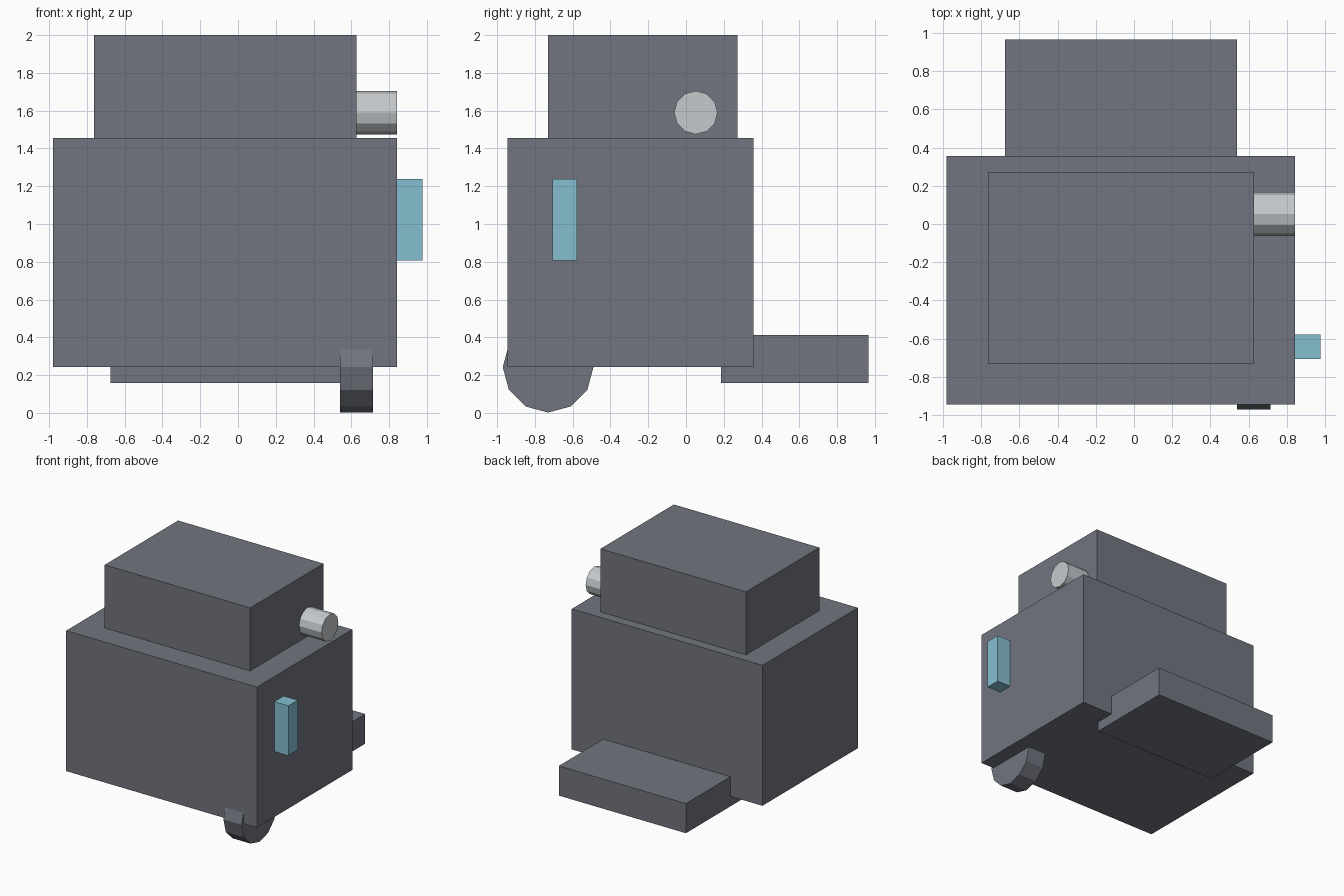
import bpy
import math
from mathutils import Vector

cube = bpy.data.objects.get("Cube")
if cube:
    bpy.data.objects.remove(cube, do_unlink=True)


def make_material(name, colour):
    mat = bpy.data.materials.new(name)
    mat.use_nodes = True
    mat.diffuse_color = (*colour, 1)
    mat.node_tree.nodes["Principled BSDF"].inputs["Base Color"].default_value = (*colour, 1)
    return mat


slate = make_material("slate grey", (0.165, 0.178, 0.21))
silver = make_material("silver", (0.56, 0.59, 0.61))
blue = make_material("pale blue", (0.235, 0.52, 0.63))


def finish(name, mat):
    obj = bpy.context.object
    obj.name = name
    obj.data.materials.append(mat)
    return obj


def box(name, low, high, mat):
    """Box spanning two opposite corners."""
    low, high = Vector(low), Vector(high)
    bpy.ops.mesh.primitive_cube_add(size=1, location=(low + high) / 2)
    obj = finish(name, mat)
    size = high - low
    for v in obj.data.vertices:
        v.co = v.co * size
    return obj


def drum(name, x0, x1, y, z, radius, mat):
    """Twelve-sided cylinder lying along x, with a corner at the bottom."""
    bpy.ops.mesh.primitive_cylinder_add(
        vertices=12, radius=radius, depth=x1 - x0,
        location=((x0 + x1) / 2, y, z), rotation=(0, math.pi / 2, 0))
    return finish(name, mat)


# Main blocks
box("body", (-0.98, -0.945, 0.243), (0.842, 0.357, 1.456), slate)
box("upper_block", (-0.763, -0.73, 1.456), (0.627, 0.272, 2), slate)
box("rear_step", (-0.675, 0.185, 0.157), (0.54, 0.965, 0.413), slate)

# Fittings on the left side
box("side_light", (0.842, -0.707, 0.808), (0.976, -0.578, 1.239), blue)
drum("side_pipe", 0.627, 0.842, 0.052, 1.59, 0.115, silver)

# Single front wheel
drum("front_wheel", 0.54, 0.714, -0.73, 0.242, 0.24, slate)
